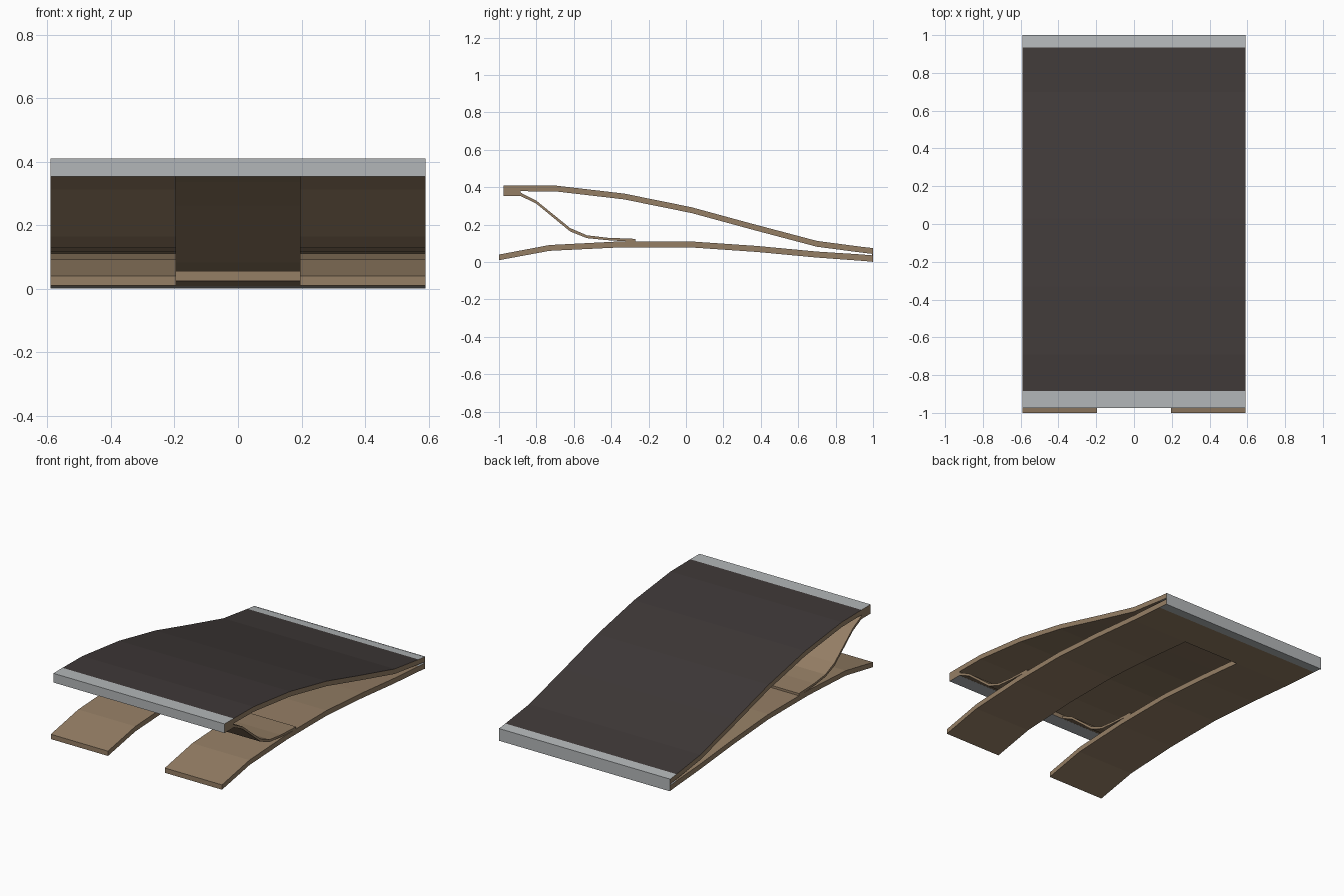
import bpy, bmesh

if "Cube" in bpy.data.objects:
    bpy.data.objects.remove(bpy.data.objects["Cube"])


def material(name, rgb):
    m = bpy.data.materials.new(name)
    m.diffuse_color = (*rgb, 1)
    m.use_nodes = True
    m.node_tree.nodes["Principled BSDF"].inputs["Base Color"].default_value = m.diffuse_color
    return m


MATS = [material("plywood", (0.30, 0.21, 0.13)),
        material("dark_carpet", (0.050, 0.041, 0.040)),
        material("grey_trim", (0.45, 0.47, 0.48))]
W, SLOT = 0.59, 0.196                 # half width, half width of the slot
TRIM_FRONT, TRIM_BACK = -0.885, 0.935


def strip(name, stations, x0, x1, rule=None):
    """Sweep (y, bottom, top) stations into a bent board from x0 to x1."""
    bm = bmesh.new()
    rings = [[bm.verts.new(p) for p in
              ((x0, y, b), (x1, y, b), (x1, y, t), (x0, y, t))]
             for y, b, t in stations]
    for r, s in zip(rings, rings[1:]):
        for i in range(4):
            j = (i + 1) % 4
            bm.faces.new((r[i], r[j], s[j], s[i]))
    bm.faces.new(rings[0][::-1])
    bm.faces.new(rings[-1])
    bmesh.ops.recalc_face_normals(bm, faces=bm.faces)
    if rule:
        for f in bm.faces:
            f.material_index = rule(f.normal, f.calc_center_median())
    me = bpy.data.meshes.new(name)
    bm.to_mesh(me)
    bm.free()
    for m in MATS:
        me.materials.append(m)
    ob = bpy.data.objects.new(name, me)
    bpy.context.collection.objects.link(ob)
    return ob


def trimmed(n, c):
    """Grey trim wraps both ends, the sides stay plywood."""
    if abs(n.x) > 0.5:
        return 0
    return 2 if c.y < TRIM_FRONT or c.y > TRIM_BACK else 0


def carpeted(n, c):
    return trimmed(n, c) or (1 if n.z > 0.5 else 0)


# Upper board with carpet on top
top = [(-0.975, 0.41), (TRIM_FRONT, 0.41), (-0.69, 0.408), (-0.33, 0.366),
       (0.03, 0.293), (0.36, 0.203), (0.70, 0.113), (TRIM_BACK, 0.082), (0.996, 0.075)]
strip("upper_board", [(y, z - 0.031, z) for y, z in top], -W, W, carpeted)

# Block under the front edge
strip("front_block", [(-0.975, 0.353, 0.379), (TRIM_FRONT, 0.353, 0.379)], -W, W, trimmed)

# Lower board: two legs joined at the back by a bridge
low = [(-1.0, 0.010, 0.040), (-0.73, 0.060, 0.091), (-0.36, 0.078, 0.110),
       (0.03, 0.078, 0.110), (0.38, 0.054, 0.086), (0.70, 0.024, 0.056),
       (TRIM_BACK, 0.007, 0.041), (0.996, 0.002, 0.036)]
strip("lower_bridge", low[5:], -SLOT, SLOT, lambda n, c: 2 if c.y > TRIM_BACK else 0)

# Curved springs between the legs and the front block
spring = [(-0.89, 0.356, 0.374), (-0.80, 0.312, 0.328), (-0.62, 0.164, 0.182),
          (-0.53, 0.128, 0.143), (-0.42, 0.117, 0.130), (-0.27, 0.108, 0.124)]
for side, x0, x1 in (("left", -W, -SLOT), ("right", SLOT, W)):
    strip(side + "_leg", low, x0, x1,
          lambda n, c: 2 if abs(n.x) < 0.5 and c.y > TRIM_BACK else 0)
    strip(side + "_spring", spring, x0, x1)

# Plate closing the back edge
strip("back_trim", [(0.995, 0.0, 0.076), (1.0, 0.0, 0.076)], -W, W,
      lambda n, c: 0 if abs(n.x) > 0.5 else 2)
